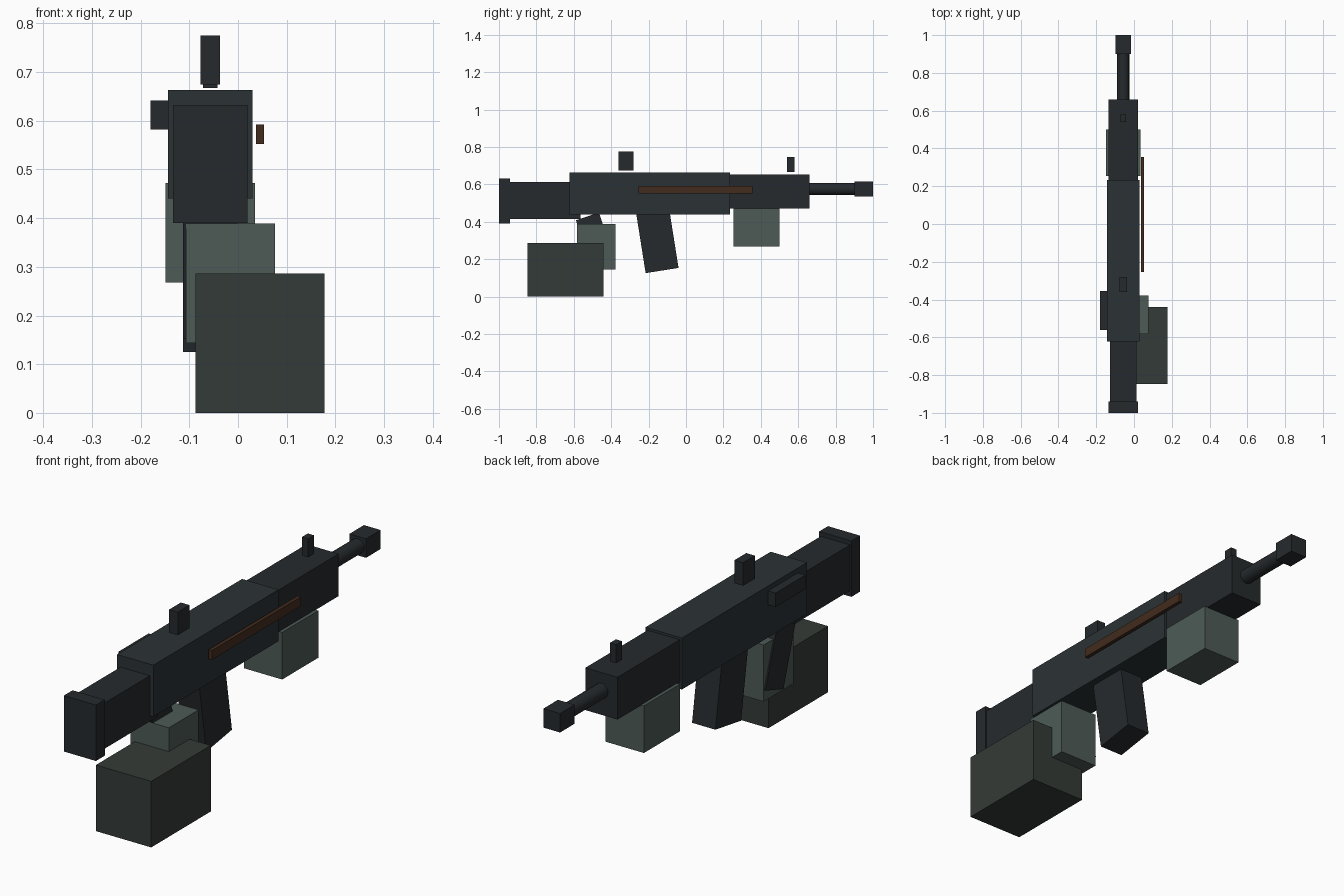
import bpy
from math import radians

if "Cube" in bpy.data.objects:
    bpy.data.objects.remove(bpy.data.objects["Cube"])


def material(name, r, g, b):
    m = bpy.data.materials.new(name)
    m.diffuse_color = (r, g, b, 1)
    m.use_nodes = True
    m.node_tree.nodes["Principled BSDF"].inputs["Base Color"].default_value = m.diffuse_color
    return m


STEEL = material("blue_steel", 0.024, 0.032, 0.036)
DARK = material("dark_steel", 0.019, 0.023, 0.026)
LIGHT_GREEN = material("light_green", 0.075, 0.105, 0.092)
DARK_GREEN = material("dark_green", 0.034, 0.043, 0.038)
BROWN = material("brown_leather", 0.055, 0.025, 0.013)
CX = -0.057  # centre plane of the gun


def finish(name, mat):
    o = bpy.context.object
    o.name = name
    o.data.materials.append(mat)
    return o


def tilted_box(name, mat, centre, size, tilt=0):
    bpy.ops.mesh.primitive_cube_add(size=1, location=centre, rotation=(radians(tilt), 0, 0))
    o = finish(name, mat)
    o.scale = size
    return o


def box(name, mat, x, y, z):
    spans = (x, y, z)
    return tilted_box(name, mat, [(a + b) / 2 for a, b in spans], [b - a for a, b in spans])


def mid(width):
    return (CX - width / 2, CX + width / 2)


# Main body, back to front
box("butt_plate", DARK, mid(0.154), (-1.0, -0.94), (0.39, 0.632))
box("stock", DARK, mid(0.14), (-0.95, -0.565), (0.415, 0.613))
box("receiver", STEEL, mid(0.174), (-0.622, 0.234), (0.44, 0.663))
box("handguard", DARK, mid(0.154), (0.22, 0.66), (0.47, 0.653))
box("muzzle", DARK, mid(0.08), (0.9, 1.0), (0.534, 0.616))

# Barrel
bpy.ops.mesh.primitive_cylinder_add(vertices=16, radius=0.032, depth=0.3,
                                    location=(CX, 0.77, 0.575), rotation=(radians(90), 0, 0))
finish("barrel", DARK)
bpy.ops.object.shade_smooth_by_angle()

# Sights and charging handle
box("rear_sight", DARK, mid(0.041), (-0.36, -0.28), (0.675, 0.775))
box("front_sight", DARK, mid(0.03), (0.54, 0.58), (0.667, 0.747))
box("bolt_handle", DARK, (-0.18, -0.13), (-0.56, -0.355), (0.582, 0.642))

# Magazine and grip lean forward
tilted_box("magazine", DARK, (CX, -0.156, 0.317), (0.112, 0.178, 0.36), 9)
tilted_box("grip", DARK, (CX, -0.485, 0.30), (0.112, 0.13, 0.27), 18)

# Green hand and cuff blocks
box("front_hand_block", LIGHT_GREEN, mid(0.183), (0.253, 0.5), (0.268, 0.472))
box("rear_hand_block", LIGHT_GREEN, (-0.107, 0.076), (-0.582, -0.378), (0.144, 0.389))
box("forearm_block", DARK_GREEN, (-0.087, 0.178), (-0.848, -0.44), (0.0, 0.286))

# Strap on the right side
box("sling_strap", BROWN, (0.037, 0.053), (-0.255, 0.355), (0.552, 0.592))
